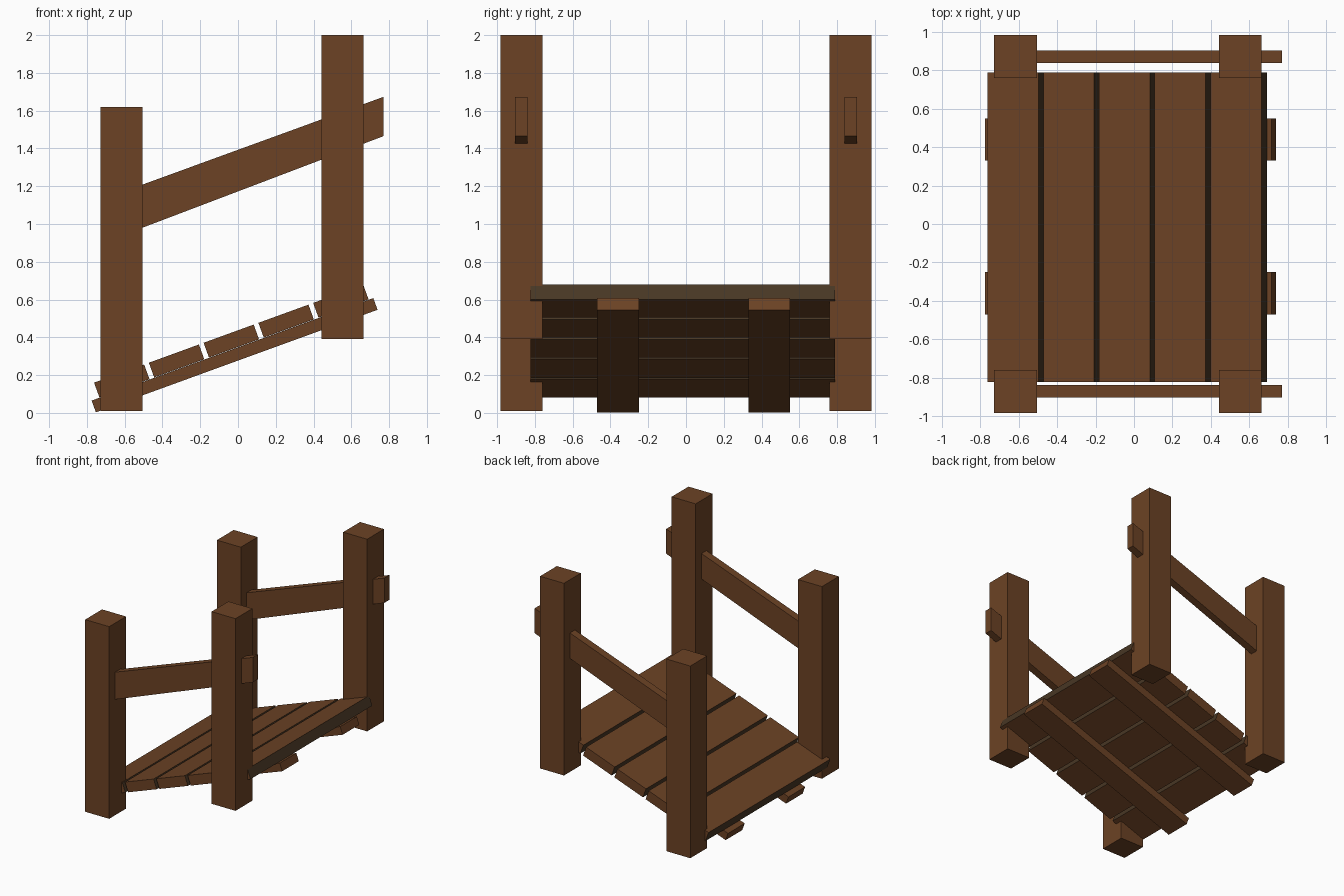
import bpy, math
from mathutils import Matrix, Vector

if "Cube" in bpy.data.objects:
    bpy.data.objects.remove(bpy.data.objects["Cube"])

SLOPE = math.radians(20)
COS, SIN = math.cos(SLOPE), math.sin(SLOPE)


def material(name, rgb):
    m = bpy.data.materials.new(name)
    m.diffuse_color = (*rgb, 1)
    m.use_nodes = True
    m.node_tree.nodes["Principled BSDF"].inputs["Base Color"].default_value = m.diffuse_color
    return m


brown = material("brown wood", (0.15, 0.055, 0.018))
dark = material("dark plank edge", (0.065, 0.038, 0.018))


def prism(name, profile, y0, y1):
    """Extrude an (x, z) profile, counter-clockwise seen from the front, along y."""
    n = len(profile)
    verts = [(x, y0, z) for x, z in profile] + [(x, y1, z) for x, z in profile]
    faces = [list(range(n)), list(range(2 * n - 1, n - 1, -1))]
    faces += [(i, i + n, (i + 1) % n + n, (i + 1) % n) for i in range(n)]
    me = bpy.data.meshes.new(name)
    me.from_pydata(verts, [], faces)
    me.materials.append(brown)
    me.materials.append(dark)
    me.update()
    ob = bpy.data.objects.new(name, me)
    bpy.context.collection.objects.link(ob)
    return ob


def rect(x0, x1, z0, z1):
    return [(x0, z0), (x1, z0), (x1, z1), (x0, z1)]


def sloped(x, z, length, thick):
    """Tilted rectangle whose upper left corner is (x, z)."""
    bx, bz = x + SIN * thick, z - COS * thick
    dx, dz = COS * length, SIN * length
    return [(bx, bz), (bx + dx, bz + dz), (x + dx, z + dz), (x, z)]


# posts and handrails on both sides
for side, s in (("front", -1), ("back", 1)):
    ya, yb = sorted((s * 0.76, s * 0.983))
    prism(side + "_low_post", rect(-0.728, -0.506, 0.01, 1.62), ya, yb)
    prism(side + "_tall_post", rect(0.443, 0.665, 0.39, 2.0), ya, yb)
    ya, yb = sorted((s * 0.838, s * 0.904))
    rail = [(-0.62, 0.937), (0.77, 1.465), (0.77, 1.673), (-0.62, 1.167)]
    prism(side + "_handrail", rail, ya, yb)

# bearers under the ramp
for i, y in enumerate((-0.36, 0.44)):
    prism(f"bearer_{i + 1}", sloped(-0.775, 0.065, 1.587, 0.066), y - 0.11, y + 0.11)

# ramp planks with dark long edges
for i in range(5):
    d = i * 0.3086
    ob = prism(f"plank_{i + 1}", sloped(-0.762 + COS * d, 0.16 + SIN * d, 0.282, 0.083),
               -0.822, 0.79)
    for p in ob.data.polygons:
        if abs(p.normal.x) > 0.7:
            p.material_index = 1
